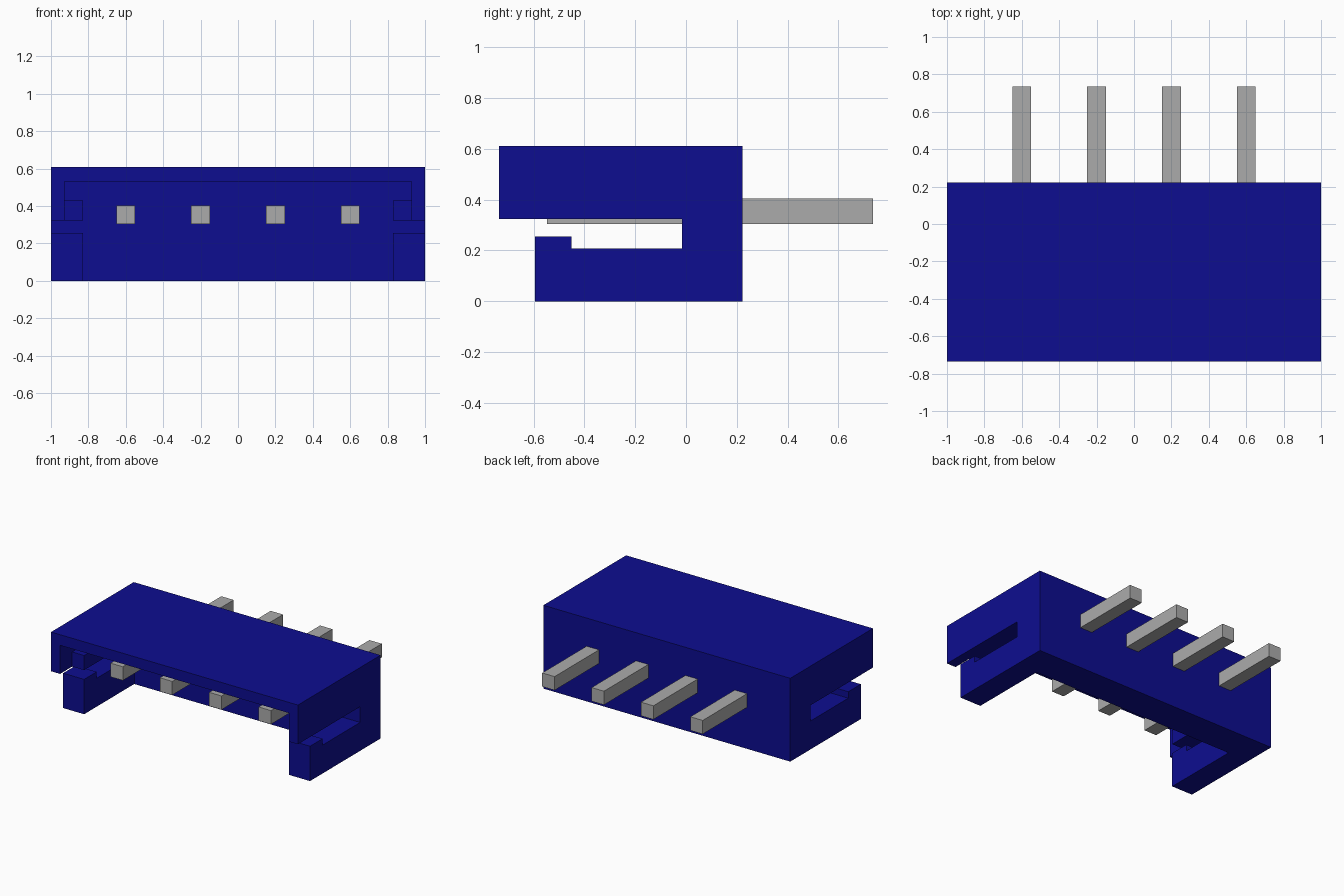
import bpy, bmesh
from mathutils import Vector

old = bpy.data.objects.get("Cube")
if old:
    bpy.data.objects.remove(old, do_unlink=True)


def material(name, colour):
    mat = bpy.data.materials.new(name)
    mat.use_nodes = True
    mat.diffuse_color = (*colour, 1)
    mat.node_tree.nodes["Principled BSDF"].inputs["Base Color"].default_value = (*colour, 1)
    return mat


def prism(name, points, direction, mat):
    """Extrude a flat outline along a direction into a closed solid."""
    bm = bmesh.new()
    face = bm.faces.new([bm.verts.new(p) for p in points])
    extruded = bmesh.ops.extrude_face_region(bm, geom=[face])["geom"]
    bmesh.ops.translate(bm, vec=Vector(direction),
                        verts=[v for v in extruded if isinstance(v, bmesh.types.BMVert)])
    bmesh.ops.recalc_face_normals(bm, faces=bm.faces)
    mesh = bpy.data.meshes.new(name)
    bm.to_mesh(mesh)
    bm.free()
    mesh.materials.append(mat)
    obj = bpy.data.objects.new(name, mesh)
    bpy.context.collection.objects.link(obj)
    return obj


def cut(target, cutter):
    """Subtract the cutter from the target, then discard the cutter."""
    cutter.hide_render = True
    mod = target.modifiers.new("cut", 'BOOLEAN')
    mod.operation = 'DIFFERENCE'
    mod.solver = 'EXACT'
    mod.object = cutter
    bpy.context.view_layer.objects.active = target
    bpy.ops.object.modifier_apply(modifier=mod.name)
    bpy.data.objects.remove(cutter, do_unlink=True)


blue = material("dark blue plastic", (0.004, 0.004, 0.28))
grey = material("grey metal", (0.41, 0.41, 0.41))

FRONT, BACK, TOP = -0.735, 0.222, 0.61
WALL = -0.015        # front face of the back wall
ROOF = 0.532         # underside of the top plate

# Housing: side outline with the slot and hooked lower arm
side = [(BACK, 0), (BACK, TOP), (FRONT, TOP), (FRONT, 0.323), (WALL, 0.323),
        (WALL, 0.208), (-0.45, 0.208), (-0.45, 0.255), (-0.595, 0.255), (-0.595, 0)]
housing = prism("housing", [(-1, y, z) for y, z in side], (2, 0, 0), blue)

# Cavity between the arms, widening above the inner ledges
half = [(0.83, -0.1), (0.83, 0.43), (0.927, 0.43), (0.927, ROOF)]
outline = half + [(-x, z) for x, z in reversed(half)]
cavity = prism("cavity_cutter", [(x, -1, z) for x, z in outline], (0, WALL + 1, 0), blue)
cut(housing, cavity)

# Mouth: the ledges stop short of the front
mouth = [(-0.927, 0.29), (0.927, 0.29), (0.927, ROOF), (-0.927, ROOF)]
cut(housing, prism("mouth_cutter", [(x, -1, z) for x, z in mouth], (0, 0.405, 0), blue))

# Four square pins through the back wall
for i in range(4):
    x = -0.6 + 0.4 * i
    square = [(x + sx * 0.05, -0.547, 0.354 + sz * 0.05)
              for sx, sz in ((-1, -1), (1, -1), (1, 1), (-1, 1))]
    prism(f"pin_{i + 1}", square, (0, 1.282, 0), grey)
